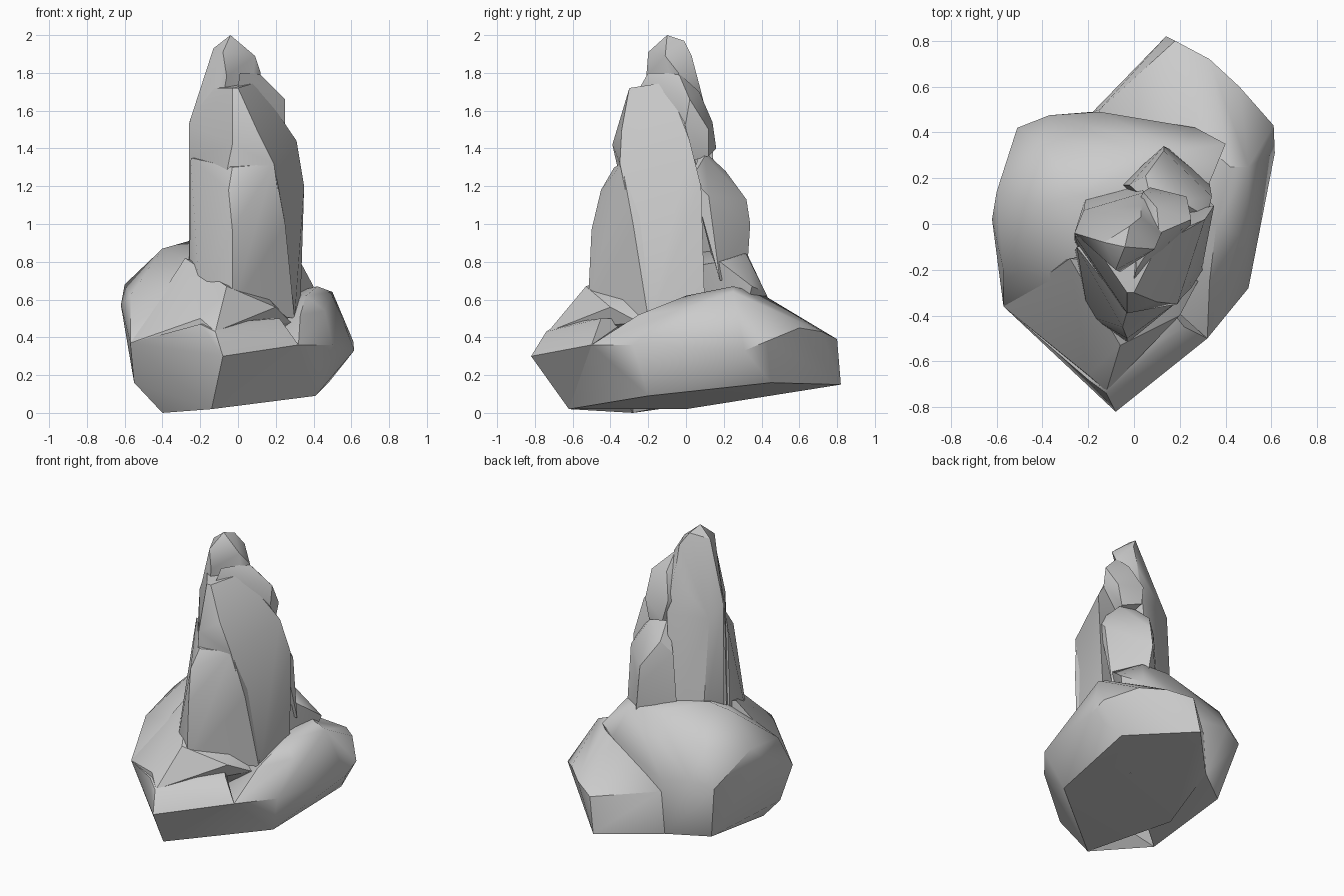
import bpy, bmesh, math


def rock(name, corners, angle=32):
    """Chiselled stone: the convex hull of a few corner points, smoothed by angle."""
    bm = bmesh.new()
    for c in corners:
        bm.verts.new(c)
    bmesh.ops.convex_hull(bm, input=bm.verts)
    bmesh.ops.delete(bm, geom=[v for v in bm.verts if not v.link_faces], context='VERTS')
    bmesh.ops.dissolve_limit(bm, angle_limit=math.radians(3), verts=bm.verts, edges=bm.edges)
    bmesh.ops.recalc_face_normals(bm, faces=bm.faces)
    me = bpy.data.meshes.new(name)
    bm.to_mesh(me)
    bm.free()
    ob = bpy.data.objects.new(name, me)
    bpy.context.collection.objects.link(ob)
    bpy.ops.object.select_all(action='DESELECT')
    ob.select_set(True)
    bpy.context.view_layer.objects.active = ob
    bpy.ops.object.shade_smooth_by_angle(angle=math.radians(angle))


# Rounded boulder on the left and back of the base
rock("left_boulder", [
    (-.40, -.28, 0), (-.55, -.25, .16), (-.42, .32, .09), (-.18, .49, .11), (.2, .2, .1),
    (-.57, -.36, .37), (-.57, -.20, .62), (-.62, .02, .57), (-.60, .14, .68),
    (-.51, .42, .48), (-.37, .475, .52), (-.40, .36, .70), (-.15, .49, .48), (-.40, .08, .87),
    (-.26, .12, .91), (0, .32, .85), (.20, .32, .84), (.33, .18, .80), (.27, .42, .64),
    (.40, .35, .67), (-.1, -.3, .72)], 42)

# Low wide boulder on the right, reaching back
rock("right_boulder", [
    (-.14, -.62, .02), (.41, -.20, .09), (.48, .45, .16), (.14, .82, .15), (-.18, .49, .11),
    (-.30, 0, .02), (.32, -.50, .36), (.50, -.28, .36), (.615, .31, .33), (.61, .43, .38),
    (.33, .72, .43), (.18, .80, .39), (-.15, .50, .40), (.46, .60, .45), (.50, .25, .64),
    (.42, .25, .67), (.36, 0, .62), (.33, -.25, .52), (.46, -.05, .54), (.25, .40, .63)], 42)

# Wedge-shaped stone at the front of the base, with a low ledge along its front
rock("front_boulder", [
    (-.14, -.62, .02), (-.40, -.28, 0), (-.55, -.25, .16), (-.57, -.36, .37), (-.08, -.82, .30),
    (-.12, -.74, .43), (.32, -.50, .36), (-.20, -.68, .47), (.22, -.45, .50), (.1, -.3, .5)])
rock("front_boulder_top", [
    (-.57, -.36, .37), (-.12, -.73, .43), (-.20, -.66, .50), (.20, -.40, .56), (-.06, -.53, .67),
    (-.28, -.15, .82), (.1, -.2, .68), (.28, -.25, .48), (.1, -.1, .3), (-.4, -.2, .3)])

# Lower front wedge of the spire, with its sharp upright ridge
rock("spire_front_wedge", [
    (-.03, -.52, .55), (-.20, -.40, .55), (-.26, -.12, .55), (.30, -.20, .50), (.25, .05, .55),
    (-.03, -.50, .97), (-.05, -.45, 1.18), (-.03, -.38, 1.30), (.19, -.34, 1.32),
    (.25, -.28, 1.0), (-.25, -.10, 1.35), (.2, 0, 1.3)])

# Main slab of the spire, leaning back on the right
rock("spire_main_slab", [
    (.30, -.18, .50), (.33, .10, .55), (-.26, -.08, .55), (-.20, -.2, .6),
    (-.03, -.39, 1.42), (-.03, -.30, 1.72), (0, -.30, 1.72), (.19, -.35, 1.32), (.10, -.34, 1.50),
    (.35, .08, 1.20), (.31, .02, 1.44), (.24, -.01, 1.54), (.10, -.10, 1.75),
    (-.25, -.08, 1.35), (-.26, -.05, 1.53), (-.18, -.08, 1.72)])

# Tall back slab rising to the peak
rock("spire_peak_slab", [
    (-.04, -.10, 2.0), (.09, -.11, 1.89), (.12, -.04, 1.80), (-.13, -.08, 1.93),
    (-.08, -.20, 1.91), (-.06, -.21, 1.78), (.03, .03, 1.89), (-.02, -.01, 1.97),
    (.03, .08, 1.70), (-.26, -.04, 1.53), (-.22, .06, 1.45), (-.18, -.05, 1.75),
    (-.26, -.05, .70), (-.21, .12, .70), (-.01, .17, .70), (.05, .14, 1.45)])

# Lower buttress behind the spire
rock("spire_back_buttress", [
    (.17, .32, .70), (.13, .34, 1.0), (.13, .32, 1.13), (.05, .21, 1.28), (.34, .12, 1.15),
    (.33, .18, .70), (-.06, .17, .70), (.32, .03, 1.24), (-.02, .17, 1.20), (.08, .08, 1.40),
    (.2, .1, 1.36)])

# Small shoulder stone below the peak
rock("spire_shoulder", [
    (.23, .12, 1.50), (.25, 0, 1.54), (.25, .02, 1.66), (.11, -.04, 1.80), (.10, .07, 1.70),
    (.04, .14, 1.54), (.07, .16, 1.40), (.20, .12, 1.36), (.10, -.10, 1.30), (0, -.24, 1.73),
    (.01, -.2, 1.80), (0, .05, 1.5)])
